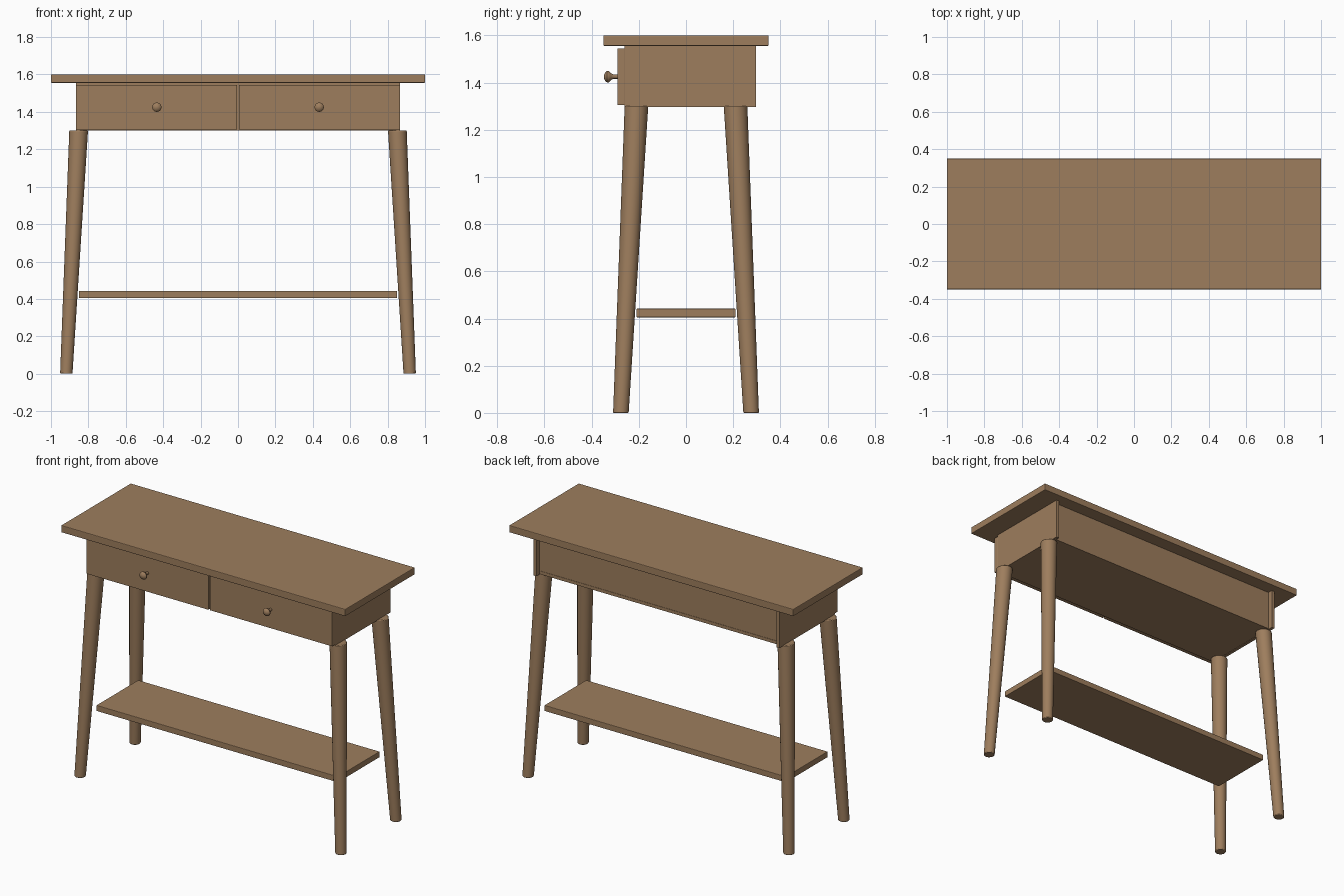
import bpy, bmesh, math
from mathutils import Vector

if "Cube" in bpy.data.objects:
    bpy.data.objects.remove(bpy.data.objects["Cube"])

wood = bpy.data.materials.new("warm brown wood")
wood.diffuse_color = (0.340, 0.207, 0.110, 1)
wood.use_nodes = True
wood.node_tree.nodes["Principled BSDF"].inputs["Base Color"].default_value = wood.diffuse_color


def finish(name, bm, bevel=0.0, smooth=False):
    bmesh.ops.recalc_face_normals(bm, faces=bm.faces)
    mesh = bpy.data.meshes.new(name)
    bm.to_mesh(mesh)
    bm.free()
    mesh.materials.append(wood)
    ob = bpy.data.objects.new(name, mesh)
    bpy.context.collection.objects.link(ob)
    if bevel:
        mod = ob.modifiers.new("soft edges", 'BEVEL')
        mod.width = bevel
        mod.segments = 2
        mod.limit_method = 'ANGLE'
        mod.angle_limit = math.radians(40)
    if smooth:
        bpy.ops.object.select_all(action='DESELECT')
        ob.select_set(True)
        bpy.context.view_layer.objects.active = ob
        bpy.ops.object.shade_smooth_by_angle(angle=math.radians(40))
    return ob


def box(name, lo, hi, bevel=0.0):
    bm = bmesh.new()
    bmesh.ops.create_cube(bm, size=1)
    for v in bm.verts:
        v.co = Vector([l + (c + 0.5) * (h - l) for l, h, c in zip(lo, hi, v.co)])
    return finish(name, bm, bevel)


def lathe(name, rings, sides=32, axis='Z', bevel=0.0):
    """Skin circles given as (centre, radius), lying across the chosen axis."""
    bm = bmesh.new()
    loops = []
    for centre, r in rings:
        loop = []
        for i in range(sides):
            a = 2 * math.pi * i / sides
            u, w = r * math.cos(a), r * math.sin(a)
            off = (u, w, 0) if axis == 'Z' else (u, 0, w)
            loop.append(bm.verts.new(Vector(centre) + Vector(off)))
        loops.append(loop)
    for a, b in zip(loops, loops[1:]):
        for i in range(sides):
            j = (i + 1) % sides
            bm.faces.new((a[i], a[j], b[j], b[i]))
    bm.faces.new(loops[0])
    bm.faces.new(loops[-1])
    return finish(name, bm, bevel, smooth=True)


# Table top and lower shelf
box("table_top", (-1, -0.35, 1.555), (1, 0.35, 1.6), 0.004)
box("lower_shelf", (-0.85, -0.21, 0.405), (0.85, 0.21, 0.442), 0.003)

# Drawer case: bottom, top, back (set in from the side panels) and divider
box("case_bottom", (-0.845, -0.26, 1.30), (0.845, 0.267, 1.32))
box("case_top", (-0.845, -0.26, 1.54), (0.845, 0.265, 1.555))
box("case_back", (-0.845, 0.245, 1.32), (0.845, 0.265, 1.54))
box("case_divider", (-0.01, -0.26, 1.32), (0.01, 0.245, 1.54))

for side, s in (("left", -1), ("right", 1)):
    # Side panel
    xs = sorted((s * 0.845, s * 0.865))
    box(side + "_side_panel", (xs[0], -0.26, 1.297), (xs[1], 0.297, 1.555))

    # Drawer front
    xs = sorted((s * 0.005, s * 0.866))
    box(side + "_drawer_front", (xs[0], -0.29, 1.305), (xs[1], -0.26, 1.545), 0.002)

    # Mushroom knob
    profile = [(-0.285, 0.009), (-0.308, 0.009), (-0.318, 0.015), (-0.327, 0.024),
               (-0.334, 0.025), (-0.341, 0.020), (-0.346, 0.011), (-0.348, 0.003)]
    lathe(side + "_drawer_knob", [((s * 0.434, y, 1.425), r) for y, r in profile],
          24, 'Y')

    # Splayed tapered legs
    for end, t in (("front", -1), ("back", 1)):
        lathe(f"{end}_{side}_leg",
              [((s * 0.918, t * 0.276, 0.0), 0.033),
               ((s * 0.852, t * 0.210, 1.30), 0.05)], 32, 'Z', 0.004)
